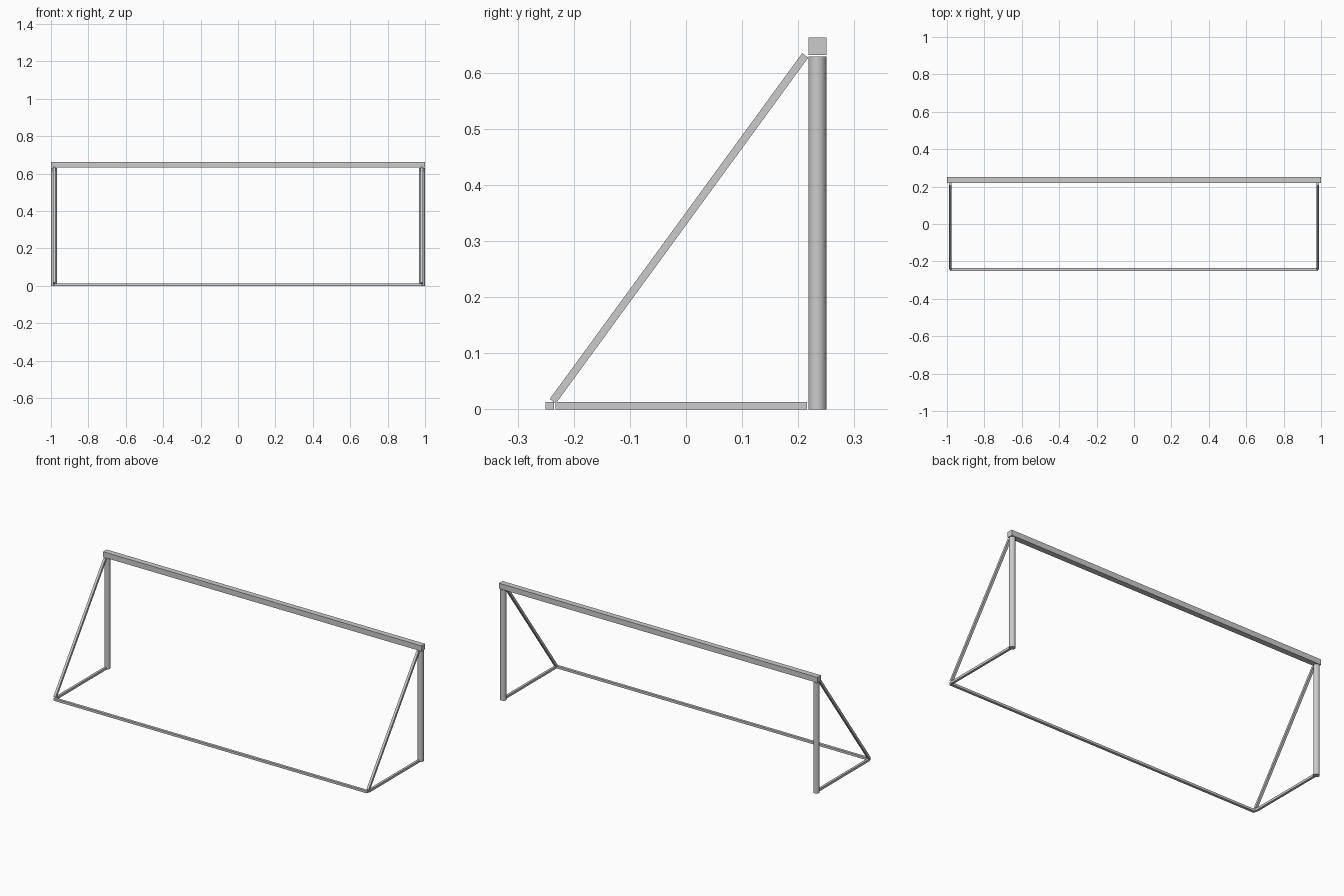
import bpy
from mathutils import Vector

if "Cube" in bpy.data.objects:
    bpy.data.objects.remove(bpy.data.objects["Cube"])


def mirror_x(obj):
    """Mirror a part across the centre plane."""
    ref = obj.modifiers.new("Mirror", 'MIRROR')
    ref.use_axis = (True, False, False)


def apply_transform(obj):
    bpy.ops.object.transform_apply(location=True, rotation=True, scale=True)
    return obj


def box(name, lo, hi):
    lo, hi = Vector(lo), Vector(hi)
    bpy.ops.mesh.primitive_cube_add(size=1, location=(lo + hi) / 2)
    obj = bpy.context.object
    obj.name = name
    obj.scale = hi - lo
    return apply_transform(obj)


def strut(name, a, b, width):
    """Square bar running from a to b."""
    a, b = Vector(a), Vector(b)
    bpy.ops.mesh.primitive_cube_add(size=1, location=(a + b) / 2)
    obj = bpy.context.object
    obj.name = name
    obj.rotation_euler = (b - a).to_track_quat('Z', 'X').to_euler()
    obj.scale = (width, width, (b - a).length)
    return apply_transform(obj)


# Crossbar
box("crossbar", (-1, 0.218, 0.632), (1, 0.25, 0.663))

# Round front posts
bpy.ops.mesh.primitive_cylinder_add(vertices=32, radius=0.016, depth=0.629,
                                    location=(0.984, 0.234, 0.3145))
post = bpy.context.object
post.name = "goal_posts"
bpy.ops.object.shade_smooth_by_angle()
apply_transform(post)
mirror_x(post)

# Rear ground bar
box("rear_ground_bar", (-0.985, -0.25, 0), (0.985, -0.235, 0.013))

# Side ground bars
mirror_x(box("side_ground_bars", (0.977, -0.233, 0), (0.99, 0.216, 0.013)))

# Sloping side braces
mirror_x(strut("sloping_braces", (0.9835, -0.2375, 0.0145),
               (0.9835, 0.2125, 0.631), 0.0135))
